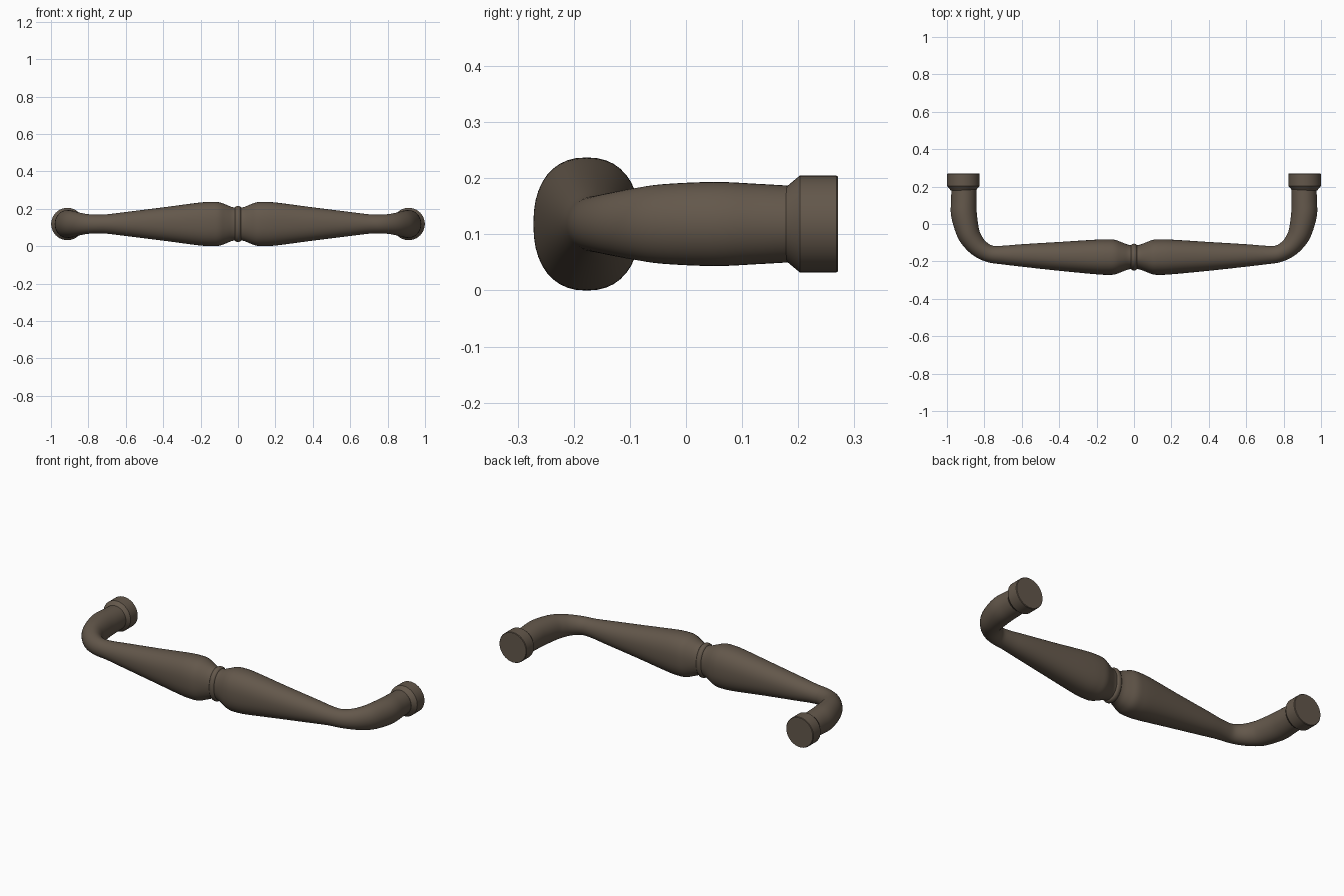
import bpy, bmesh, math
from mathutils import Vector

if "Cube" in bpy.data.objects:
    bpy.data.objects.remove(bpy.data.objects["Cube"])

ZC = 0.1185       # centre height
SEG = 40

bronze = bpy.data.materials.new("dark bronze")
bronze.diffuse_color = (0.125, 0.096, 0.070, 1)
bronze.use_nodes = True
bronze.node_tree.nodes["Principled BSDF"].inputs["Base Color"].default_value = bronze.diffuse_color


def loft(name, rings, mirror=True):
    """Skin closed rings of points, cap both ends, optionally mirror over x = 0."""
    bm = bmesh.new()
    loops = [[bm.verts.new(p) for p in ring] for ring in rings]
    for a, b in zip(loops, loops[1:]):
        for i in range(SEG):
            j = (i + 1) % SEG
            bm.faces.new((a[i], a[j], b[j], b[i]))
    bm.faces.new(loops[0])
    bm.faces.new(loops[-1])
    bmesh.ops.recalc_face_normals(bm, faces=bm.faces)
    me = bpy.data.meshes.new(name)
    bm.to_mesh(me)
    bm.free()
    me.materials.append(bronze)
    ob = bpy.data.objects.new(name, me)
    bpy.context.collection.objects.link(ob)
    bpy.ops.object.select_all(action='DESELECT')
    ob.select_set(True)
    bpy.context.view_layer.objects.active = ob
    bpy.ops.object.shade_smooth_by_angle(angle=math.radians(30))
    if mirror:
        m = ob.modifiers.new("Mirror", 'MIRROR')
        m.use_clip = True
    return ob


def section(x, y, tangent, rw, rz, power=2.0):
    """Superellipse ring at (x, y), perpendicular to the tangent."""
    side = Vector((-tangent.y, tangent.x, 0)).normalized()
    pts = []
    for i in range(SEG):
        a = 2 * math.pi * i / SEG
        c, s = math.cos(a), math.sin(a)
        u = math.copysign(abs(c) ** (2 / power), c) * rw
        v = math.copysign(abs(s) ** (2 / power), s) * rz
        pts.append(Vector((x, y, ZC)) + side * u + Vector((0, 0, v)))
    return pts


def catmull(p0, p1, p2, p3, t):
    return [0.5 * (2 * b + (c - a) * t + (2 * a - 5 * b + 4 * c - d) * t * t
                   + (3 * b - a - 3 * c + d) * t ** 3)
            for a, b, c, d in zip(p0, p1, p2, p3)]


# Grip and curved leg: x, y, half width, half height, section power
stations = [
    (0.000, -0.177, 0.062, 0.086, 2.1),
    (0.030, -0.177, 0.066, 0.090, 2.1),
    (0.065, -0.177, 0.079, 0.104, 2.2),
    (0.100, -0.177, 0.092, 0.116, 2.3),
    (0.140, -0.177, 0.095, 0.1185, 2.3),
    (0.210, -0.176, 0.092, 0.114, 2.3),
    (0.400, -0.173, 0.077, 0.089, 2.2),
    (0.600, -0.168, 0.060, 0.064, 2.1),
    (0.700, -0.166, 0.050, 0.052, 2.0),
    (0.770, -0.160, 0.046, 0.050, 2.0),
    (0.825, -0.131, 0.050, 0.056, 2.0),
    (0.863, -0.090, 0.056, 0.064, 2.0),
    (0.889, -0.040, 0.062, 0.071, 2.0),
    (0.909, 0.050, 0.069, 0.075, 2.0),
    (0.910, 0.120, 0.068, 0.072, 2.0),
    (0.909, 0.190, 0.067, 0.068, 2.0),
]
ext = [stations[0]] + stations + [stations[-1]]
samples = []
for k in range(len(stations) - 1):
    samples += [catmull(*ext[k:k + 4], t / 4) for t in range(4)]
samples.append(stations[-1])

rings = []
for i, (x, y, rw, rz, power) in enumerate(samples):
    a, b = samples[max(i - 1, 0)], samples[min(i + 1, len(samples) - 1)]
    tangent = Vector((b[0] - a[0], b[1] - a[1], 0))
    if i == 0:
        tangent = Vector((1, 0, 0))
    if i == len(samples) - 1:
        tangent = Vector((0, 1, 0))
    rings.append(section(x, y, tangent, rw, rz, power))
loft("grip_and_leg", rings)

# Mounting feet: cone flaring into a short cylinder
foot = [(0.178, 0.066), (0.182, 0.069), (0.203, 0.0865), (0.268, 0.0865), (0.271, 0.084)]
loft("mounting_foot", [section(0.9125, y, Vector((0, 1, 0)), r, r) for y, r in foot])

# Rounded bead around the middle of the grip
bead = []
for i in range(9):
    a = math.pi * i / 8
    h = math.sin(a) * 0.012
    bead.append(section(-0.016 * math.cos(a), -0.177, Vector((1, 0, 0)), 0.060 + h, 0.085 + h, 2.1))
loft("centre_bead", bead, mirror=False)
